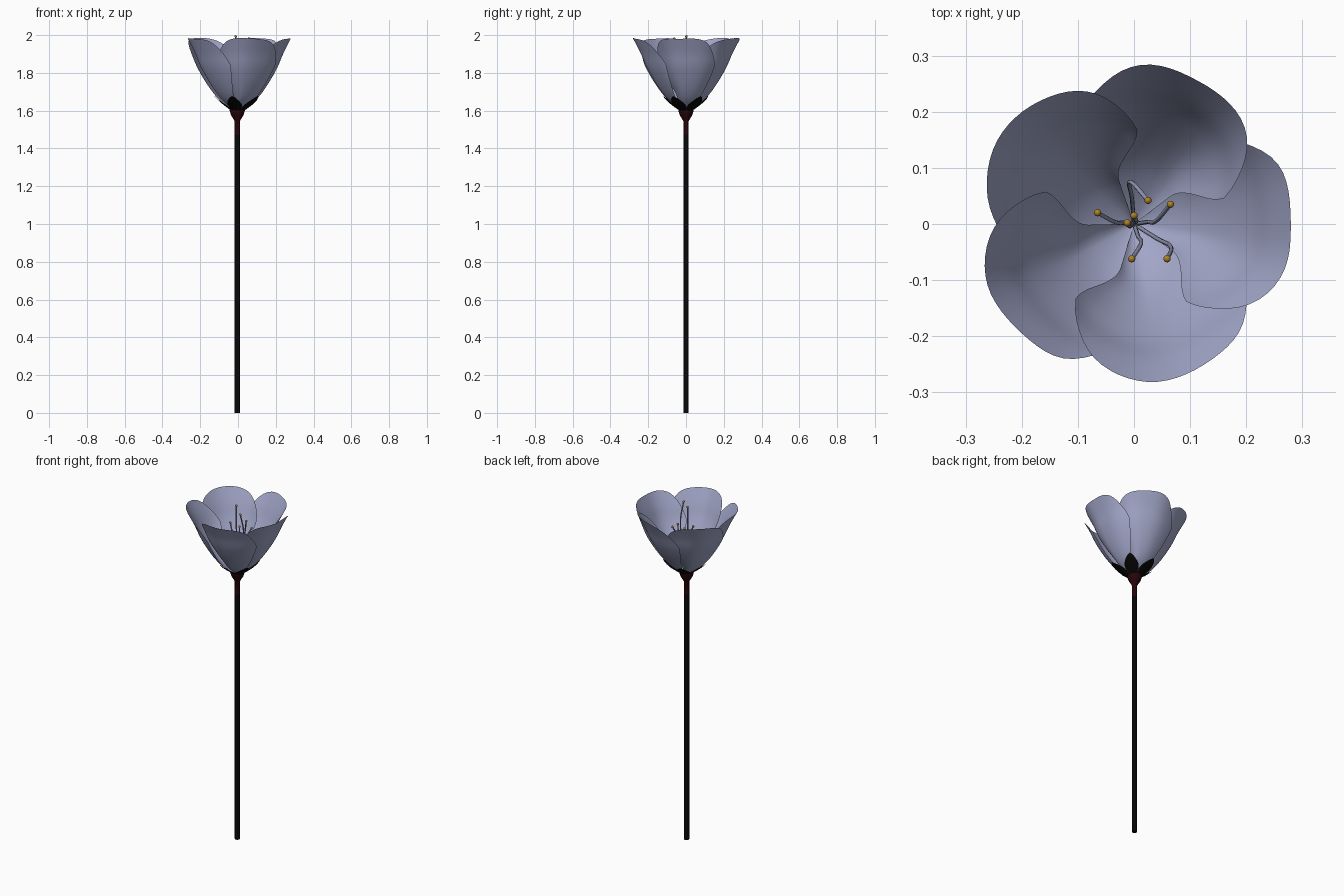
import bpy, bmesh, math
from mathutils import Vector

if "Cube" in bpy.data.objects:
    bpy.data.objects.remove(bpy.data.objects["Cube"])


def material(name, rgb):
    m = bpy.data.materials.new(name)
    m.diffuse_color = (*rgb, 1)
    m.use_nodes = True
    m.node_tree.nodes["Principled BSDF"].inputs["Base Color"].default_value = m.diffuse_color
    return m


LAVENDER = material("pale lavender", (0.36, 0.385, 0.58))
FILAMENT = material("filament grey", (0.29, 0.31, 0.43))
BLACK = material("near black", (0.002, 0.002, 0.002))
RED = material("dark red", (0.022, 0.0015, 0.003))
GOLD = material("anther gold", (0.42, 0.22, 0.02))

# Cup profile from the base of the flower to the rim: (radius, height)
CUP = [(0.006, 1.592), (0.052, 1.622), (0.104, 1.667), (0.155, 1.735),
       (0.207, 1.825), (0.242, 1.905), (0.283, 1.985)]


def cup(v):
    """Smooth point on the cup profile, v from 0 (base) to 1 (rim)."""
    n = len(CUP) - 1
    i = min(int(v * n), n - 1)
    t = v * n - i
    a, b, c, d = (Vector(CUP[max(0, min(n, i + k))]) for k in (-1, 0, 1, 2))
    return 0.5 * (2 * b + (c - a) * t + (2 * a - 5 * b + 4 * c - d) * t * t
                  + (3 * b - a - 3 * c + d) * t ** 3)


def smooth(a, b, x):
    x = max(0, min(1, (x - a) / (b - a)))
    return x * x * (3 - 2 * x)


def finish(name, bm, mat, angle=60):
    mesh = bpy.data.meshes.new(name)
    bm.to_mesh(mesh)
    bm.free()
    mesh.materials.append(mat)
    ob = bpy.data.objects.new(name, mesh)
    bpy.context.collection.objects.link(ob)
    bpy.ops.object.select_all(action='DESELECT')
    bpy.context.view_layer.objects.active = ob
    ob.select_set(True)
    bpy.ops.object.shade_smooth_by_angle(angle=math.radians(angle))
    return ob


def sheet(name, point, nu, nv, mat):
    """Curved sheet from point(u, t), u in -1..1 and t in 0..1."""
    bm = bmesh.new()
    rows = [[bm.verts.new(point(2 * i / nu - 1, j / nv)) for i in range(nu + 1)]
            for j in range(nv + 1)]
    for a, b in zip(rows, rows[1:]):
        for i in range(nu):
            bm.faces.new((a[i], a[i + 1], b[i + 1], b[i]))
    bmesh.ops.remove_doubles(bm, verts=bm.verts, dist=0.00005)
    return finish(name, bm, mat)


def lathe(name, profile, mat, sides=20):
    bm = bmesh.new()
    rings = [[bm.verts.new((r * math.cos(k * math.tau / sides) - 0.004,
                            r * math.sin(k * math.tau / sides), z))
              for k in range(sides)] for r, z in profile]
    for a, b in zip(rings, rings[1:]):
        for k in range(sides):
            m = (k + 1) % sides
            bm.faces.new((a[k], a[m], b[m], b[k]))
    bm.faces.new(rings[0][::-1])
    bm.faces.new(rings[-1])
    return finish(name, bm, mat)


# Stem and the swollen base of the flower
lathe("stem", [(0.0145, 0), (0.0145, 1.47)], BLACK)
lathe("flower_base", [(0.0145, 1.47), (0.0145, 1.545), (0.022, 1.558), (0.034, 1.578),
                      (0.040, 1.60), (0.041, 1.608), (0.030, 1.600), (0.008, 1.588)], RED)


# Petals: one edge tucks inward over the neighbour, the other stays outside
def petal_point(heading, seed):
    def point(u, t):
        v = t * (1 - 0.29 * abs(u) ** 2.9)
        v *= 1 - 0.008 * (1 + math.sin(6 * u + seed)) * t
        r, z = cup(v)
        grow = min(1, v / 0.6)
        if u < 0:
            half = 29 + 21 * smooth(0.35, 0.68, v)
            r -= 0.048 * (-u) ** 1.7 * grow
        else:
            half = 46 + 4 * grow
            r += 0.007 * u * grow
        r += 0.003 * math.cos(7 * u + seed) * v * v
        a = heading + u * math.radians(half)
        return (r * math.cos(a), r * math.sin(a), z)
    return point


for k in range(5):
    sheet(f"petal_{k + 1}", petal_point(math.radians(-78 + 72 * k), 1.7 * k),
          28, 28, LAVENDER)


# Sepals hugging the outside of the cup
def sepal_point(heading):
    out = Vector((math.cos(heading), math.sin(heading), 0))
    side = Vector((-out.y, out.x, 0))

    def point(u, t):
        r, z = cup(0.08 + 0.295 * t)
        width = (0.016 + 0.024 * math.sin(math.pi * min(1, t * 0.9))) \
            * math.sqrt(max(0, 1 - t ** 4))
        x = u * width
        r = math.sqrt(max(r * r - x * x, 0.0)) + 0.008
        return out * r + side * x + Vector((0, 0, z - 0.004))
    return point


for k in range(5):
    sheet(f"sepal_{k + 1}", sepal_point(math.radians(-105 + 72 * k)), 8, 12, BLACK)

# Stamens: (bend x, bend y, tip x, tip y, tip z)
STAMENS = [(-0.035, 0.004, -0.065, 0.020, 1.87), (-0.006, 0.075, 0.025, 0.042, 1.895),
           (0.040, 0.006, 0.065, 0.035, 1.866), (0.004, 0.006, 0.000, 0.015, 1.866),
           (-0.008, -0.004, -0.012, 0.002, 1.993), (0.012, -0.036, -0.004, -0.062, 1.85),
           (0.066, -0.042, 0.059, -0.062, 1.982)]

for k, (bx, by, tx, ty, tz) in enumerate(STAMENS):
    # Filament swept along a bent path
    curve = bpy.data.curves.new("filament_path", 'CURVE')
    curve.dimensions = '3D'
    curve.bevel_depth = 0.0038
    curve.bevel_resolution = 2
    curve.resolution_u = 8
    curve.use_fill_caps = True
    curve.materials.append(FILAMENT)
    path = [(0, 0, 1.595), (bx * 0.6, by * 0.6, 1.60 + (tz - 1.60) * 0.35),
            (bx, by, 1.60 + (tz - 1.60) * 0.72), (tx, ty, tz)]
    spline = curve.splines.new('BEZIER')
    spline.bezier_points.add(len(path) - 1)
    for p, co in zip(spline.bezier_points, path):
        p.co = co
        p.handle_left_type = p.handle_right_type = 'AUTO'
    ob = bpy.data.objects.new(f"filament_{k + 1}", curve)
    bpy.context.collection.objects.link(ob)

    # Anther at the tip
    bm = bmesh.new()
    bmesh.ops.create_uvsphere(bm, u_segments=12, v_segments=8, radius=0.0065)
    bmesh.ops.translate(bm, verts=bm.verts, vec=(tx, ty, tz))
    finish(f"anther_{k + 1}", bm, GOLD)
